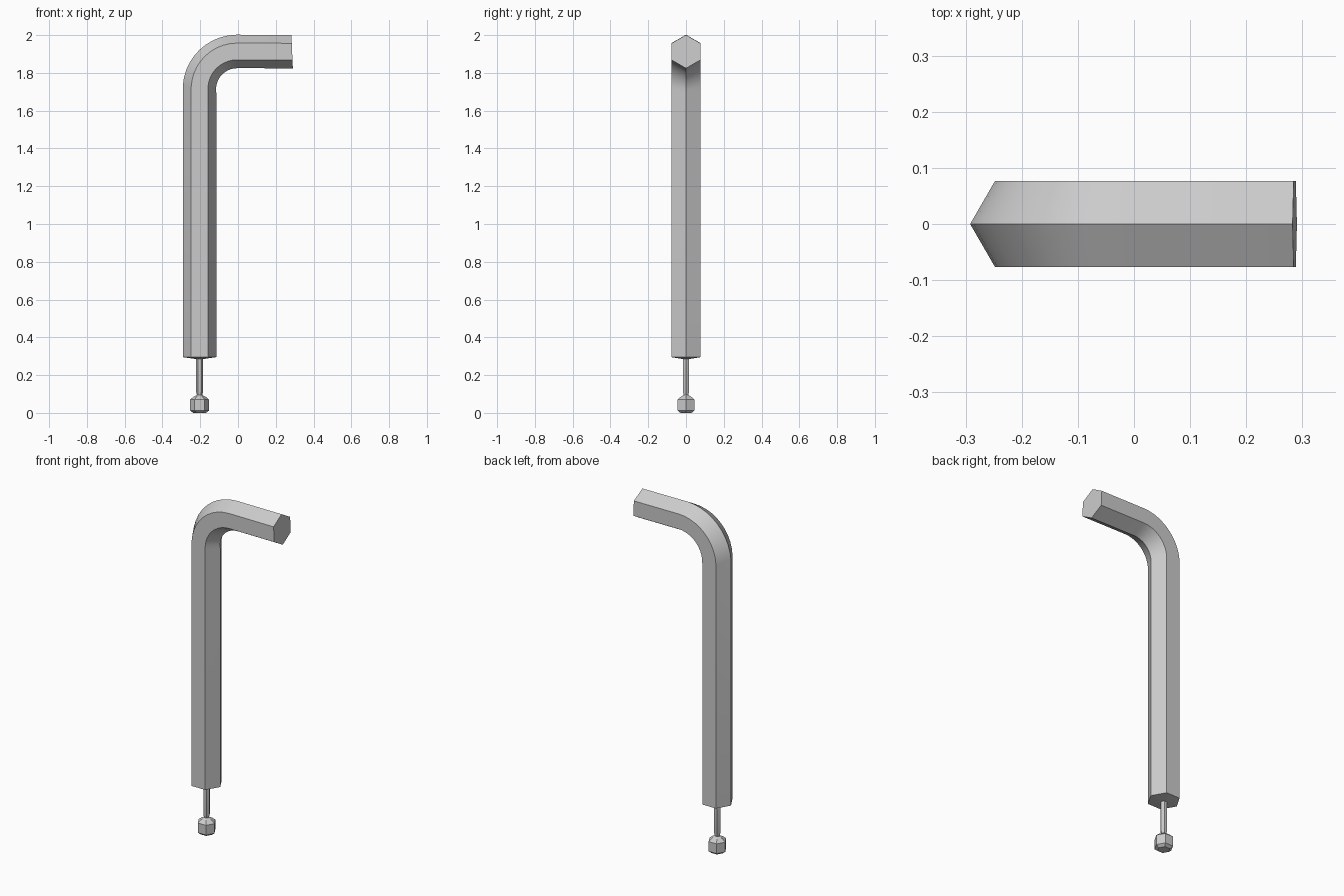
import bpy, bmesh, math
from mathutils import Vector

if "Cube" in bpy.data.objects:
    bpy.data.objects.remove(bpy.data.objects["Cube"])

R = 0.0885        # hexagon circumradius of the main bar
AX = -0.2035      # x of the vertical axis


def sweep(name, rings):
    """Skin hexagonal rings; each is (x, z, outward angle, in-plane radius, side radius)."""
    bm = bmesh.new()
    loops = []
    for x, z, tilt, r, w in rings:
        out = Vector((-math.cos(tilt), 0, math.sin(tilt)))
        loop = []
        for k in range(6):
            a = math.radians(60 * k)
            p = Vector((x, 0, z)) + out * (r * math.cos(a))
            p.y = w * math.sin(a)
            loop.append(bm.verts.new(p))
        loops.append(loop)
    for lo, hi in zip(loops, loops[1:]):
        for k in range(6):
            n = (k + 1) % 6
            bm.faces.new((lo[k], lo[n], hi[n], hi[k]))
    bm.faces.new(loops[0])
    bm.faces.new(loops[-1])
    bmesh.ops.recalc_face_normals(bm, faces=bm.faces)
    me = bpy.data.meshes.new(name)
    bm.to_mesh(me)
    bm.free()
    ob = bpy.data.objects.new(name, me)
    bpy.context.collection.objects.link(ob)
    bpy.ops.object.select_all(action='DESELECT')
    ob.select_set(True)
    bpy.context.view_layer.objects.active = ob
    bpy.ops.object.shade_smooth_by_angle(angle=math.radians(25))
    return ob


# Bent hex bar: straight shank, rounded elbow, short arm with slightly slanted end
bar = [(AX, 0.285, 0, 0.019, 0.019), (AX, 0.295, 0, R, R)]
SEG = 10
cx, cz, rad = -0.005, 1.715, 0.1985
t0, t1 = math.radians(13), math.radians(87)
for i in range(SEG + 1):
    f = i / SEG
    a = f * math.pi / 2
    tilt = t0 + (t1 - t0) * f
    bar.append((cx - rad * math.cos(a), cz + rad * math.sin(a), tilt,
                R / math.cos(tilt - a), R))
bar.append((0.2865, 1.9125, math.radians(87.5), R, R))
sweep("bent_hex_bar", bar)

# Thin neck and chamfered hex tip, from (z, radius) profile
profile = [(0.0, 0.034), (0.013, 0.051), (0.070, 0.051), (0.084, 0.034),
           (0.095, 0.014), (0.112, 0.019), (0.29, 0.019)]
sweep("neck_and_hex_tip", [(AX, z, 0, r, r) for z, r in profile])
